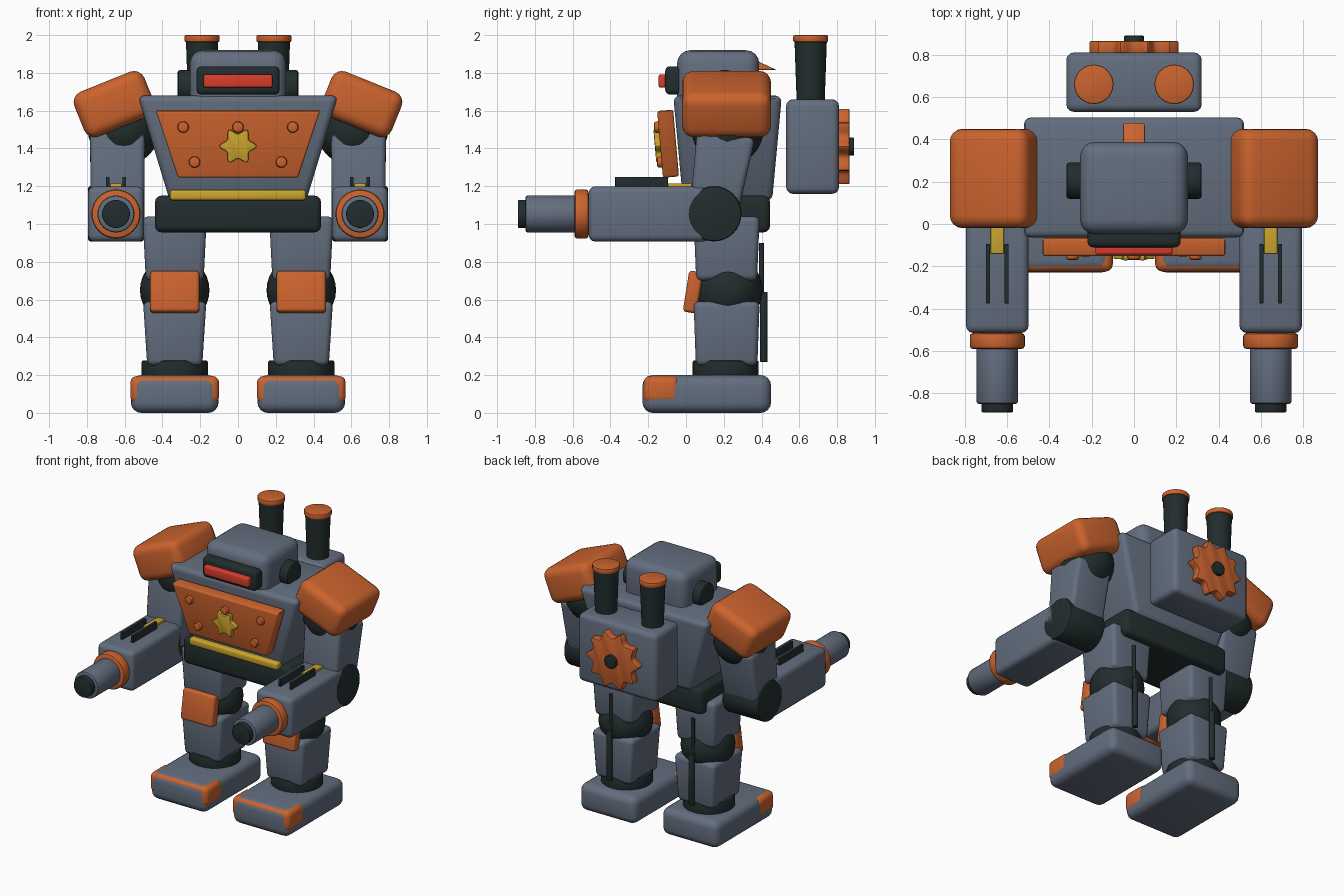
import bpy, bmesh, math
from mathutils import Matrix, Vector, Euler

if "Cube" in bpy.data.objects:
    bpy.data.objects.remove(bpy.data.objects["Cube"])


def mat(name, r, g, b):
    m = bpy.data.materials.new(name)
    m.diffuse_color = (r, g, b, 1)
    m.use_nodes = True
    m.node_tree.nodes["Principled BSDF"].inputs["Base Color"].default_value = m.diffuse_color
    return m


GREY = mat("steel grey", 0.125, 0.155, 0.21)
ORANGE = mat("burnt orange", 0.60, 0.125, 0.027)
DARK = mat("dark rubber", 0.016, 0.026, 0.026)
YELLOW = mat("brass yellow", 0.60, 0.38, 0.027)
RED = mat("visor red", 0.70, 0.045, 0.026)


def finish(name, bm, m, loc, rot=(0, 0, 0), bevel=0.0, seg=3):
    """Bevel the sharp edges, place the part, colour and shade it."""
    bmesh.ops.recalc_face_normals(bm, faces=bm.faces[:])
    if bevel:
        sharp = [e for e in bm.edges if e.is_manifold and e.calc_face_angle() > 0.5]
        bmesh.ops.bevel(bm, geom=sharp, offset=bevel, segments=seg, profile=0.5,
                        affect='EDGES', clamp_overlap=True)
    me = bpy.data.meshes.new(name)
    bm.to_mesh(me)
    bm.free()
    me.materials.append(m)
    ob = bpy.data.objects.new(name, me)
    ob.location = loc
    ob.rotation_euler = [math.radians(a) for a in rot]
    bpy.context.collection.objects.link(ob)
    bpy.ops.object.select_all(action='DESELECT')
    ob.select_set(True)
    bpy.context.view_layer.objects.active = ob
    bpy.ops.object.shade_smooth_by_angle(angle=math.radians(35))
    return ob


def block(name, size, loc, m, bevel=0.02, rot=(0, 0, 0), bottom=(1, 1), seg=3):
    """Box whose bottom end may be scaled in x and y."""
    bm = bmesh.new()
    bmesh.ops.create_cube(bm, size=1)
    for v in bm.verts:
        if v.co.z < 0:
            v.co.x *= bottom[0]
            v.co.y *= bottom[1]
        v.co = Vector(a * b for a, b in zip(v.co, size))
    return finish(name, bm, m, loc, rot, bevel, seg)


def tube(name, r, length, loc, m, axis='Z', bevel=0.01, r2=None):
    bm = bmesh.new()
    bmesh.ops.create_cone(bm, cap_ends=True, segments=32, radius1=r,
                          radius2=r if r2 is None else r2, depth=length)
    rot = {'Z': (0, 0, 0), 'X': (0, 90, 0), 'Y': (90, 0, 0)}[axis]
    return finish(name, bm, m, loc, rot, bevel, 2)


def ball(name, r, loc, m):
    bm = bmesh.new()
    bmesh.ops.create_uvsphere(bm, u_segments=28, v_segments=16, radius=r)
    return finish(name, bm, m, loc)


def prism(name, pts, depth, loc, m, rot=(0, 0, 0), bevel=0.0):
    """Extrude a profile in local x,z along local y, centred."""
    bm = bmesh.new()
    f = bm.faces.new([bm.verts.new((x, -depth / 2, z)) for x, z in pts])
    ext = bmesh.ops.extrude_face_region(bm, geom=[f])
    bmesh.ops.translate(bm, vec=(0, depth, 0),
                        verts=[v for v in ext['geom'] if isinstance(v, bmesh.types.BMVert)])
    return finish(name, bm, m, loc, rot, bevel, 2)


def scallop(teeth, r_in, r_out, steps=8):
    """Gear outline with concave gaps and slightly blunt tips."""
    pts = []
    for i in range(teeth * steps):
        a = 2 * math.pi * i / (teeth * steps)
        k = min(1, 1.15 * (1 - abs(math.sin(teeth * a / 2))))
        r = r_in + (r_out - r_in) * k
        pts.append((r * math.cos(a), r * math.sin(a)))
    return pts


# Torso
block("chest", (1.06, 0.575, 0.56), (0, 0.22, 1.40), GREY, 0.035, bottom=(0.68, 0.82))
block("pelvis", (0.88, 0.47, 0.195), (0, 0.21, 1.053), DARK, 0.035)
block("belt_strip", (0.72, 0.08, 0.055), (0, -0.02, 1.153), YELLOW, 0.015)

# Chest plate with bolts and star badge, tilted with the chest front
TILT = 5
plate_front = lambda z: -0.138 - 0.087 * (z - 1.425)
block("chest_plate", (0.87, 0.085, 0.355), (0, -0.095, 1.425), ORANGE, 0.012,
      rot=(TILT, 0, 0), bottom=(0.73, 1))
for i, (x, z) in enumerate([(-0.29, 1.513), (0, 1.513), (0.29, 1.513), (-0.23, 1.328), (0.23, 1.328)]):
    tube(f"plate_bolt_{i}", 0.03, 0.04, (x, plate_front(z) - 0.004, z), ORANGE, 'Y', 0.012)
prism("star_badge", scallop(6, 0.066, 0.1), 0.04, (0, plate_front(1.413) - 0.008, 1.413),
      YELLOW, (TILT, 0, 0), 0.006)

# Head
block("head", (0.51, 0.435, 0.34), (0, 0.17, 1.75), GREY, 0.07, seg=4)
block("visor_frame", (0.44, 0.10, 0.15), (0, -0.06, 1.76), DARK, 0.025)
block("visor", (0.365, 0.06, 0.07), (0, -0.115, 1.757), RED, 0.012)
prism("head_crest", [(0.28, 1.815), (0.33, 1.885), (0.48, 1.815)], 0.105,
      (0, 0, 0), ORANGE, (0, 0, 90), 0.006)

# Backpack with gear wheel
block("backpack", (0.64, 0.28, 0.50), (0, 0.67, 1.41), GREY, 0.035)
prism("back_gear", scallop(10, 0.165, 0.212), 0.06, (0, 0.835, 1.41), ORANGE, bevel=0.006)
tube("gear_hub", 0.048, 0.08, (0, 0.85, 1.41), DARK, 'Y', 0.006)

for s, side in ((-1, "left"), (1, "right")):
    # Ear and exhaust stack
    tube(f"{side}_ear", 0.086, 0.10, (s * 0.27, 0.205, 1.73), DARK, 'X', 0.015)
    tube(f"{side}_stack", 0.074, 0.34, (s * 0.19, 0.66, 1.81), DARK, 'Z', 0, 0.086)
    tube(f"{side}_stack_cap", 0.093, 0.037, (s * 0.19, 0.66, 1.9815), ORANGE, 'Z', 0.008)

    # Shoulder and upper arm
    block(f"{side}_shoulder_pad", (0.40, 0.47, 0.255), (s * 0.655, 0.215, 1.635), ORANGE,
          0.06, (0, s * 22, 0), seg=4)
    ball(f"{side}_shoulder_joint", 0.19, (s * 0.605, 0.22, 1.50), DARK)
    block(f"{side}_upper_arm", (0.29, 0.31, 0.48), (s * 0.638, 0.175, 1.24), GREY, 0.03,
          (-9, 0, 0), (0.98, 0.80))

    # Elbow, forearm and cannon
    x = s * 0.646
    tube(f"{side}_elbow", 0.146, 0.296, (x, 0.148, 1.054), DARK, 'X', 0.012)
    block(f"{side}_forearm", (0.296, 0.64, 0.293), (x, -0.195, 1.053), GREY, 0.035)
    tube(f"{side}_cannon_ring", 0.13, 0.075, (x, -0.553, 1.053), ORANGE, 'Y', 0.015)
    tube(f"{side}_barrel", 0.098, 0.32, (x, -0.69, 1.053), GREY, 'Y', 0.012)
    tube(f"{side}_muzzle", 0.074, 0.08, (x, -0.85, 1.053), DARK, 'Y', 0.005)
    for k in (-1, 1):
        block(f"{side}_arm_rail_{k}", (0.02, 0.28, 0.06), (x + k * 0.044, -0.235, 1.22), DARK, 0.004)
    block(f"{side}_arm_plate", (0.062, 0.17, 0.03), (x, -0.055, 1.20), YELLOW, 0.004)

    # Leg
    x = s * 0.335
    block(f"{side}_thigh", (0.34, 0.35, 0.34), (x, 0.215, 0.87), GREY, 0.03, bottom=(0.9, 0.92))
    ball(f"{side}_knee_joint", 0.184, (x, 0.222, 0.65), DARK)
    block(f"{side}_shin", (0.335, 0.35, 0.34), (x, 0.215, 0.42), GREY, 0.03, bottom=(0.87, 0.93))
    block(f"{side}_knee_pad", (0.26, 0.075, 0.22), (x, 0.037, 0.64), ORANGE, 0.018, (-9, 0, 0))
    tube(f"{side}_piston_rod", 0.013, 0.32, (x, 0.399, 0.74), DARK, 'Z', 0)
    tube(f"{side}_piston_sleeve", 0.02, 0.37, (x, 0.412, 0.455), DARK, 'Z', 0.003)

    # Foot with toe cap showing through the rounded edges
    tube(f"{side}_ankle", 0.175, 0.11, (x, 0.21, 0.223), DARK, 'Z', 0.01)
    block(f"{side}_foot", (0.464, 0.68, 0.20), (x, 0.11, 0.10), GREY, 0.055, seg=4)
    block(f"{side}_toe_cap", (0.47, 0.19, 0.145), (x, -0.13, 0.123), ORANGE, 0.035)
